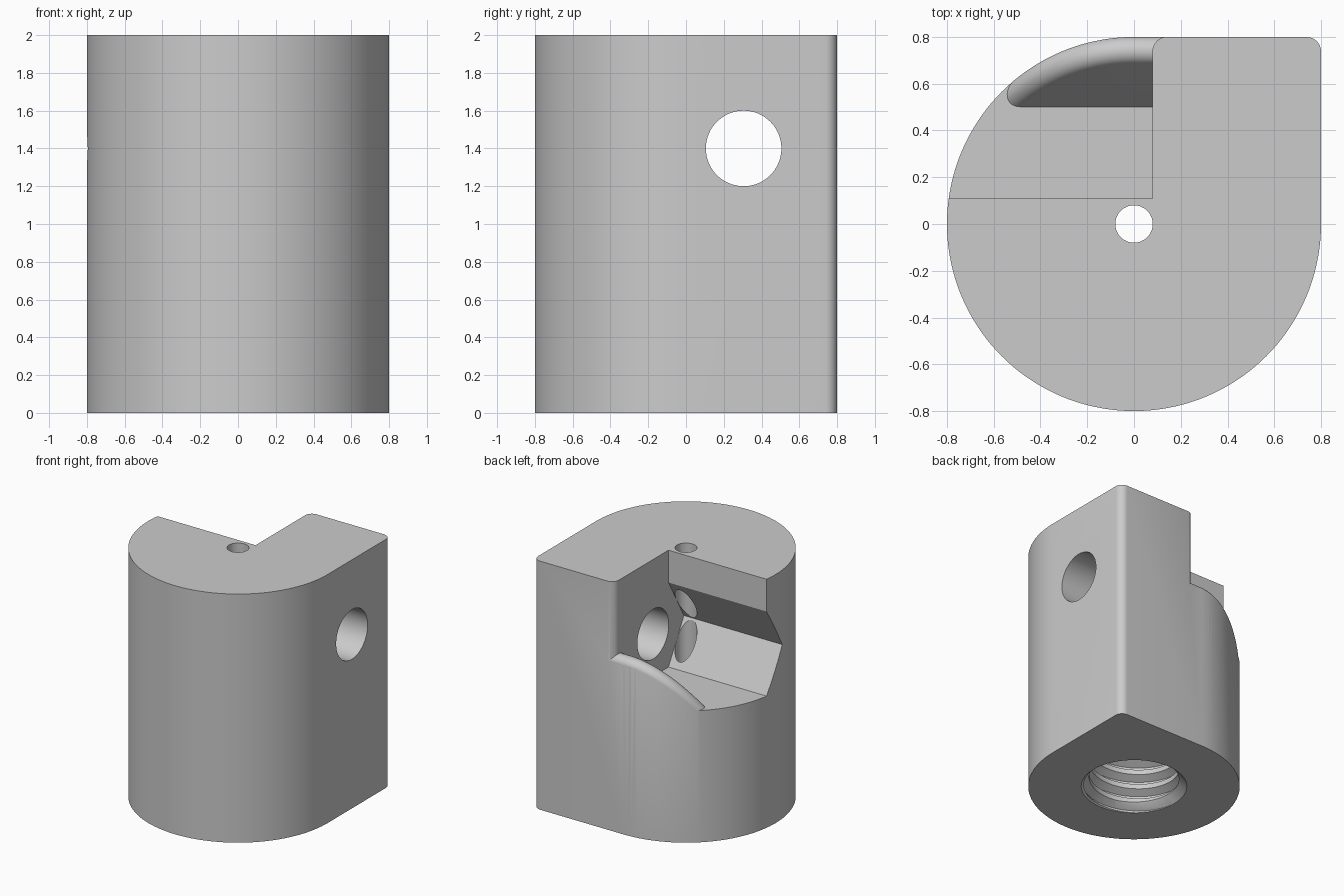
import bpy, bmesh
from math import sin, cos, pi, radians, sqrt
from mathutils import Vector

old = bpy.data.objects.get("Cube")
if old:
    bpy.data.objects.remove(old, do_unlink=True)

R, H = 0.8, 2.0                # body radius and height
FIL = 0.062                    # edge rounding
WALL = 0.08                    # notch side wall
HEX_Y, HEX_Z, HEX_R = 0.305, 1.4, 0.3926
FLOOR = HEX_Z - HEX_R * sqrt(3) / 2
SLOPE_Y = HEX_Y + HEX_R / 2    # where the floor meets the lip


def loft(name, sections):
    """Closed solid through a list of equal-length point loops."""
    bm = bmesh.new()
    loops = [[bm.verts.new(p) for p in s] for s in sections]
    for a, b in zip(loops, loops[1:]):
        for i in range(len(a)):
            j = (i + 1) % len(a)
            bm.faces.new((a[i], a[j], b[j], b[i]))
    bm.faces.new(loops[0])
    bm.faces.new(loops[-1])
    bmesh.ops.recalc_face_normals(bm, faces=bm.faces)
    mesh = bpy.data.meshes.new(name)
    bm.to_mesh(mesh)
    bm.free()
    obj = bpy.data.objects.new(name, mesh)
    bpy.context.collection.objects.link(obj)
    return obj


def prism_z(name, pts, lo, hi):
    return loft(name, [[(x, y, z) for x, y in pts] for z in (lo, hi)])


def prism_x(name, pts, lo, hi):
    return loft(name, [[(x, y, z) for y, z in pts] for x in (lo, hi)])


def arc(cx, cy, r, a0, a1, n):
    angles = [radians(a0 + (a1 - a0) * i / n) for i in range(n + 1)]
    return [(cx + r * cos(a), cy + r * sin(a)) for a in angles]


def combine(target, tool, operation):
    """Apply a boolean and remove the helper."""
    tool.hide_render = True
    mod = target.modifiers.new("cut", 'BOOLEAN')
    mod.operation = operation
    mod.solver = 'EXACT'
    mod.object = tool
    bpy.ops.object.select_all(action='DESELECT')
    bpy.context.view_layer.objects.active = target
    target.select_set(True)
    bpy.ops.object.modifier_apply(modifier=mod.name)
    bpy.data.objects.remove(tool, do_unlink=True)


# Body: round on three sides, one squared corner with a rounded edge
outline = arc(0, 0, R, 90, 360, 108) + arc(R - FIL, R - FIL, FIL, 0, 90, 10)
body = prism_z("clamp_body", outline, 0, H)

# Notch: half-hexagon undercut, open to the top and back
half = HEX_R / 2
notch = prism_x("notch_cutter", [
    (HEX_Y - HEX_R, HEX_Z), (HEX_Y - half, 2 * HEX_Z - FLOOR), (HEX_Y - half, H + 0.2),
    (1.2, H + 0.2), (1.2, FLOOR), (HEX_Y - half, FLOOR)], -1.2, WALL)

# Rounding of the vertical edge beside the notch
corner = arc(WALL + FIL, R - FIL, FIL + 0.001, 180, 90, 10)
corner += [(WALL + FIL, 1.1), (WALL - 0.03, 1.1), (WALL - 0.03, R - FIL)]
combine(notch, prism_z("edge_cutter", corner, FLOOR, H + 0.2), 'UNION')

# Lip: sloping hexagon face rounded over into the outer wall
reach = R + 0.0015 - FIL
low = 0.8
slope_n = Vector((0, -sqrt(3) / 2, 0.5))
path = [(Vector((0.25, reach, 0)), Vector((0, 1, 0)))]
for i in range(37):
    a = radians(90 + 47.5 * i / 36)
    n = Vector((cos(a), sin(a), 0))
    path.append((n * reach, n))
sections = []
for c, n in path:
    c = c.copy()
    c.z = FLOOR + (c.y + slope_n.y * FIL - SLOPE_Y) * sqrt(3) - FIL / 2
    sec = [Vector((c.x, SLOPE_Y - (FLOOR - low) / sqrt(3), low))]
    sec += [c + FIL * slope_n.slerp(n, k / 12) for k in range(13)]
    outer = c + n * 0.5
    sec += [outer, Vector((outer.x, outer.y, low))]
    sections.append(sec)
combine(notch, loft("lip_former", sections), 'DIFFERENCE')
combine(body, notch, 'DIFFERENCE')

# Cross hole and slim vertical hole
combine(body, prism_x("cross_hole", arc(HEX_Y, HEX_Z, 0.2, 0, 354.375, 63), 0, 1.2), 'DIFFERENCE')
combine(body, prism_z("centre_hole", arc(0, 0, 0.08, 0, 352.5, 47), -0.2, H + 0.2), 'DIFFERENCE')

# Threaded bore with a chamfered mouth
bore = [[(x, y, z) for x, y in arc(0, 0, r, 0, 354.375, 63)]
        for r, z in ((0.46, -0.06), (0.34, 0.06), (0.34, 0.8))]
combine(body, loft("bore_cutter", bore), 'DIFFERENCE')
pitch, steps = 0.125, 48
thread = []
for i in range(int(6.3 * steps)):
    a = 2 * pi * (i + 0.37) / steps
    z0 = pitch * i / steps - 0.07
    thread.append([(r * cos(a), r * sin(a), z0 + dz) for r, dz in
                   ((0.32, -0.054), (0.4, -0.008), (0.4, 0.008), (0.32, 0.054))])
combine(body, loft("thread_cutter", thread), 'DIFFERENCE')

# Single grey material
grey = bpy.data.materials.new("plain_grey")
grey.use_nodes = True
colour = (0.6, 0.6, 0.6, 1)
grey.diffuse_color = colour
grey.node_tree.nodes["Principled BSDF"].inputs["Base Color"].default_value = colour
body.data.materials.clear()
body.data.materials.append(grey)
for poly in body.data.polygons:
    poly.material_index = 0

bpy.ops.object.select_all(action='DESELECT')
body.select_set(True)
bpy.context.view_layer.objects.active = body
bpy.ops.object.shade_smooth_by_angle(angle=radians(25))
